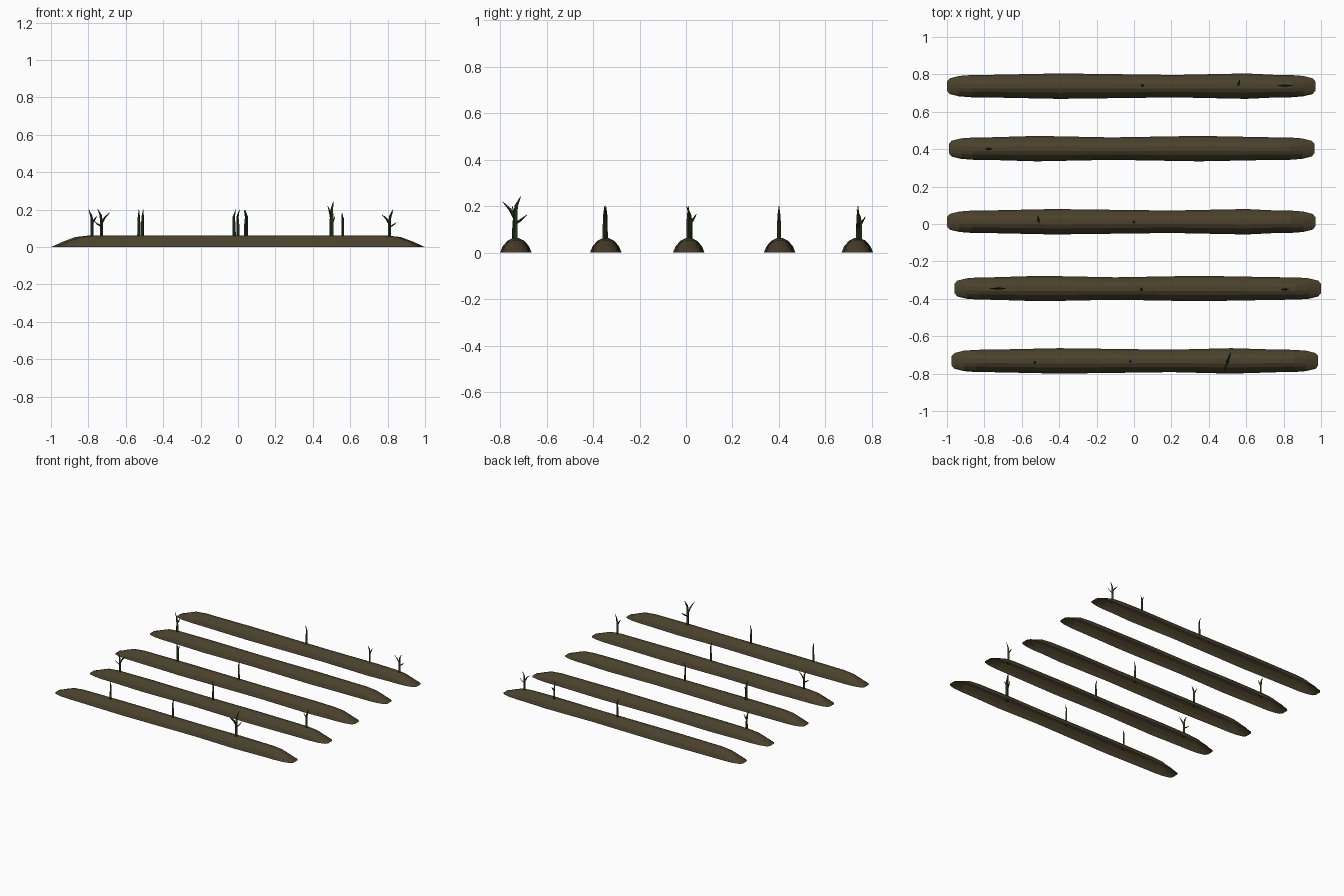
import bpy, bmesh, math
from mathutils import Vector, Matrix

if "Cube" in bpy.data.objects:
    bpy.data.objects.remove(bpy.data.objects["Cube"])


def material(name, rgb):
    m = bpy.data.materials.new(name)
    m.diffuse_color = (*rgb, 1)
    m.use_nodes = True
    m.node_tree.nodes["Principled BSDF"].inputs["Base Color"].default_value = m.diffuse_color
    return m


SOIL = material("soil", (0.07, 0.054, 0.026))
GREEN = material("leaf_green", (0.022, 0.045, 0.012))


def finish(bm, name, mat):
    bmesh.ops.recalc_face_normals(bm, faces=bm.faces)
    me = bpy.data.meshes.new(name)
    bm.to_mesh(me)
    bm.free()
    me.materials.append(mat)
    ob = bpy.data.objects.new(name, me)
    bpy.context.collection.objects.link(ob)
    return ob


def bridge(bm, rings, closed):
    for a, b in zip(rings, rings[1:]):
        n = len(a)
        for i in range(n if closed else n - 1):
            j = (i + 1) % n
            bm.faces.new((a[i], a[j], b[j], b[i]))


# Soil ridge: open-bottomed low dome, tapered at both ends, with a wavy width
DOME = [(-1, 0), (-0.83, 0.45), (-0.52, 0.83), (-0.2, 1),
        (0.2, 1), (0.52, 0.83), (0.83, 0.45), (1, 0)]
END = [(0, 0.4, 0.0), (0.015, 0.68, 0.1), (0.065, 0.88, 0.47),
       (0.13, 0.96, 0.86), (0.21, 0.97, 1)]
H = 0.062


def ridge(name, x0, x1, y, wide_a, narrow, wide_b):
    st = [(x0 + d, w * 0.062, h * H) for d, w, h in END]
    st += [(wide_a, 0.068, H), ((wide_a + narrow) / 2, 0.064, H),
           (narrow, 0.060, H), ((wide_b + narrow) / 2, 0.064, H), (wide_b, 0.068, H)]
    st += [(x1 - d, w * 0.062, h * H) for d, w, h in reversed(END)]
    bm = bmesh.new()
    rings = [[bm.verts.new((x, y + u * w, v * h)) for u, v in DOME] for x, w, h in st]
    bridge(bm, rings, False)
    finish(bm, name, SOIL)


for i, r in enumerate([
        (-1.0, 0.97, 0.737, -0.4, 0.22, 0.6),
        (-0.99, 0.965, 0.403, -0.52, -0.12, 0.35),
        (-1.0, 0.97, 0.012, -0.43, 0.2, 0.6),
        (-0.96, 1.0, -0.345, -0.5, -0.1, 0.35),
        (-0.975, 0.985, -0.732, -0.4, 0.2, 0.52)]):
    ridge(f"soil_ridge_{i + 1}", *r)


# Sprouts: tapered four-sided blades following short paths of (side, up, radius)
KINDS = {
    "forked": [[(0, -0.02, .009), (0, 0.07, .008), (-0.004, 0.11, .006), (-0.02, 0.142, .001)],
               [(0, 0.065, .005), (0.018, 0.098, .005), (0.045, 0.124, .001)],
               [(0, 0.05, .004), (-0.02, 0.062, .004), (-0.042, 0.08, .001)]],
    "bent": [[(0, -0.02, .009), (0, 0.07, .008), (-0.004, 0.105, .006), (-0.018, 0.14, .001)],
             [(0, 0.065, .005), (0.012, 0.085, .005), (0.025, 0.105, .001)]],
    "single": [[(0, -0.02, .009), (0.001, 0.06, .008), (0.003, 0.1, .006), (-0.008, 0.14, .001)]],
}


def sprout(name, x, y, kind, angle, scale=1):
    bm = bmesh.new()
    for path in KINDS[kind]:
        rings = []
        for k, (s, z, r) in enumerate(path):
            a, b = path[max(k - 1, 0)], path[min(k + 1, len(path) - 1)]
            t = Vector((b[0] - a[0], 0, b[1] - a[1])).normalized()
            n = Vector((t.z, 0, -t.x))
            c = Vector((s, 0, z))
            rings.append([bm.verts.new(c + n * r * p + Vector((0, r * q, 0)))
                          for p, q in ((1, 0), (0, 1), (-1, 0), (0, -1))])
        bridge(bm, rings, True)
        bm.faces.new(rings[0])
        bm.faces.new(rings[-1])
    ob = finish(bm, name, GREEN)
    ob.matrix_world = (Matrix.Translation((x, y, 0.06))
                       @ Matrix.Rotation(math.radians(angle), 4, 'Z')
                       @ Matrix.Diagonal((scale, scale, scale, 1)))


for i, s in enumerate([
        (0.045, 0.74, "single", 0), (0.56, 0.75, "bent", 75, 0.9), (0.81, 0.74, "forked", 180, 0.92),
        (-0.78, 0.40, "bent", 0),
        (-0.51, 0.02, "bent", 100), (0.0, 0.01, "single", 180),
        (-0.73, -0.345, "forked", 0), (0.04, -0.35, "single", 0), (0.81, -0.35, "bent", 180),
        (-0.53, -0.74, "single", 90), (-0.02, -0.735, "single", 180),
        (0.5, -0.735, "forked", 250, 1.28)]):
    sprout(f"sprout_{i + 1}", *s)
